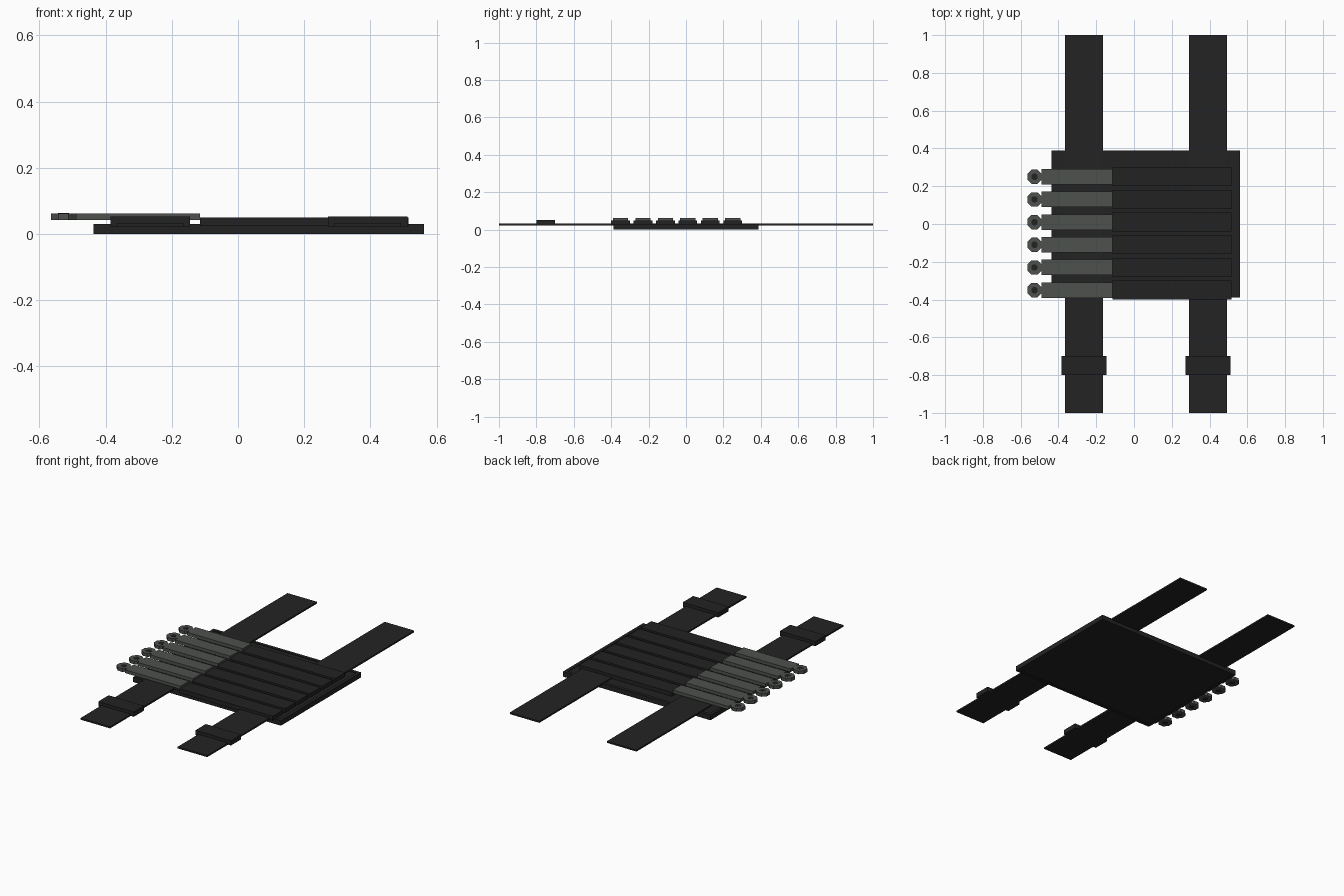
import bpy, math

if "Cube" in bpy.data.objects:
    bpy.data.objects.remove(bpy.data.objects["Cube"])

def material(name, rgb):
    m = bpy.data.materials.new(name)
    m.diffuse_color = (*rgb, 1)
    m.use_nodes = True
    m.node_tree.nodes["Principled BSDF"].inputs["Base Color"].default_value = m.diffuse_color
    return m

CLOTH = material("black cloth", (0.0165, 0.0165, 0.0165))
WEB = material("black webbing", (0.0175, 0.0175, 0.0175))
STEEL = material("grey steel", (0.075, 0.082, 0.075))

def box(name, x0, x1, y0, y1, z0, z1, mat):
    bpy.ops.mesh.primitive_cube_add(size=1, location=((x0 + x1) / 2, (y0 + y1) / 2, (z0 + z1) / 2))
    o = bpy.context.object
    o.name = name
    o.scale = (x1 - x0, y1 - y0, z1 - z0)
    bpy.ops.object.transform_apply(location=False, rotation=False, scale=True)
    o.data.materials.append(mat)
    return o

def disc(name, x, y, z0, z1, r, mat):
    bpy.ops.mesh.primitive_cylinder_add(vertices=8, radius=r, depth=z1 - z0,
                                        location=(x, y, (z0 + z1) / 2),
                                        rotation=(0, 0, math.pi / 8))
    o = bpy.context.object
    o.name = name
    o.data.materials.append(mat)
    return o

# Base panel with a raised trim around its edge
X0, X1, Y = -0.437, 0.562, 0.388
box("base_panel", X0 + 0.01, X1 - 0.01, -Y + 0.01, Y - 0.01, 0.003, 0.026, CLOTH)
for s, side in ((-1, "front"), (1, "back")):
    a, b = sorted((s * Y, s * (Y - 0.02)))
    box(side + "_trim", X0, X1, a, b, 0, 0.03, CLOTH)
box("left_trim", X0, X0 + 0.02, -Y + 0.02, Y - 0.02, 0, 0.03, CLOTH)
box("right_trim", X1 - 0.02, X1, -Y + 0.02, Y - 0.02, 0, 0.03, CLOTH)

# Two long straps, each with a buckle near the front end
for cx, side in ((-0.265, "left"), (0.392, "right")):
    box(side + "_strap", cx - 0.1, cx + 0.1, -1, 1, 0.023, 0.033, WEB)
    box(side + "_buckle", cx - 0.12, cx + 0.12, -0.8, -0.7, 0.023, 0.052, CLOTH)

# Six sleeves, each holding a flat tool with an eyelet end
for i in range(6):
    y = 0.25 - 0.12 * i
    box(f"sleeve_{i + 1}", -0.115, 0.515, y - 0.05, y + 0.05, 0.024, 0.05, CLOTH)
    box(f"tool_handle_{i + 1}", -0.49, -0.115, y - 0.041, y + 0.041, 0.042, 0.062, STEEL)
    disc(f"tool_eyelet_{i + 1}", -0.527, y, 0.042, 0.062, 0.041, STEEL)
    disc(f"eyelet_centre_{i + 1}", -0.527, y, 0.0415, 0.0625, 0.018, CLOTH)
